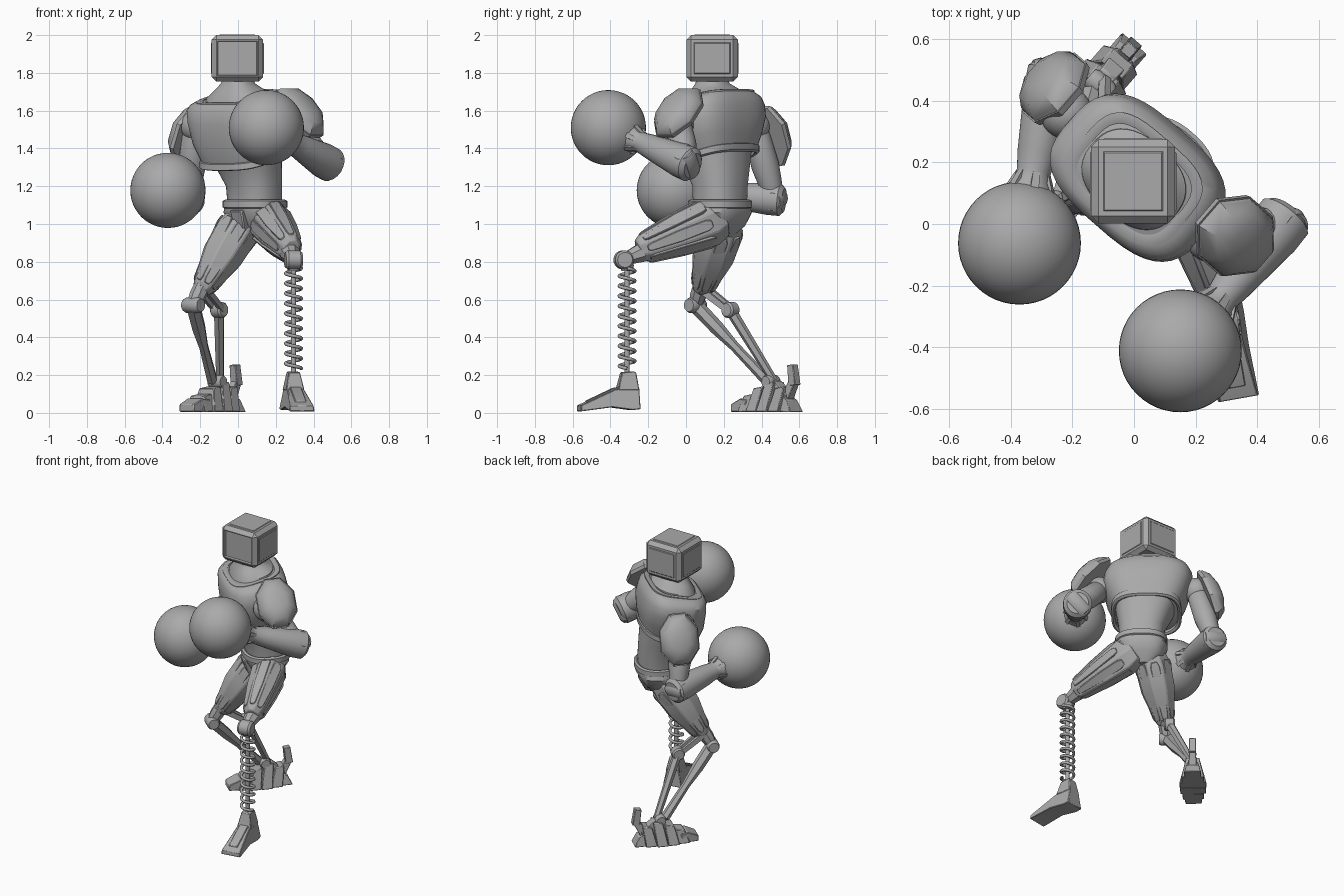
import bpy, bmesh, math
from mathutils import Vector, Matrix

V = Vector
if "Cube" in bpy.data.objects:
    bpy.data.objects.remove(bpy.data.objects["Cube"])

grey = bpy.data.materials.new("plain grey")
grey.use_nodes = True
grey.diffuse_color = (0.4, 0.4, 0.4, 1)
grey.node_tree.nodes["Principled BSDF"].inputs["Base Color"].default_value = (0.4, 0.4, 0.4, 1)

TURN = Matrix.Rotation(math.radians(-41), 3, 'Z')
SIDE = TURN @ V((1, 0, 0))     # towards the left shoulder
BACK = TURN @ V((0, 1, 0))
UP = V((0, 0, 1))


def finish(name, bm, angle=32, bevel=0.0):
    bmesh.ops.recalc_face_normals(bm, faces=bm.faces)
    me = bpy.data.meshes.new(name)
    bm.to_mesh(me)
    bm.free()
    me.materials.append(grey)
    me.polygons.foreach_set("use_smooth", [True] * len(me.polygons))
    me.set_sharp_from_angle(angle=math.radians(angle))
    ob = bpy.data.objects.new(name, me)
    bpy.context.collection.objects.link(ob)
    if bevel:
        mod = ob.modifiers.new("edges", 'BEVEL')
        mod.width = bevel
    return ob


def oval(c, x, y, rx, ry, n=16, power=2.0, tilt=0.0):
    pts = []
    for i in range(n):
        t = math.tau * (i + 0.5) / n
        cx, sy = math.cos(t), math.sin(t)
        px = math.copysign(abs(cx) ** (2 / power), cx) * rx
        py = math.copysign(abs(sy) ** (2 / power), sy) * ry
        pts.append(c + x * px + y * py + UP * tilt * py)
    return pts


def loft(name, rings, angle=32, closed=False, bevel=0.0):
    bm = bmesh.new()
    vs = [[bm.verts.new(p) for p in r] for r in rings]
    n = len(vs[0])
    for a, b in zip(vs, vs[1:] + vs[:1] if closed else vs[1:]):
        for i in range(n):
            bm.faces.new((a[i], a[(i + 1) % n], b[(i + 1) % n], b[i]))
    if not closed:
        bm.faces.new(vs[0])
        bm.faces.new(vs[-1])
    return finish(name, bm, angle, bevel)


def limb(name, a, b, prof, n=20, flat=1.0, hint=UP, bevel=0.0):
    """Profile of (fraction, radius) pairs swept from a to b."""
    a, b = V(a), V(b)
    d = (b - a).normalized()
    h = V(hint)
    y = (h - d * h.dot(d)).normalized()
    x = y.cross(d)
    return loft(name, [oval(a.lerp(b, t), x, y, r * flat, r, n) for t, r in prof], bevel=bevel)


def ball(name, c, r, seg=32):
    bm = bmesh.new()
    bmesh.ops.create_uvsphere(bm, u_segments=seg, v_segments=seg // 2, radius=r)
    bmesh.ops.translate(bm, verts=bm.verts, vec=V(c))
    return finish(name, bm, 40)


def hinge(name, c, axis, half, r):
    c, d = V(c), V(axis).normalized() * half
    e = 0.15
    return limb(name, c - d, c + d, [(0, r * .8), (e, r), (1 - e, r), (1, r * .8)], hint=(.3, .5, .8))


def tube(name, pts, r, res=2):
    cu = bpy.data.curves.new(name, 'CURVE')
    cu.dimensions, cu.bevel_depth, cu.bevel_resolution = '3D', r, res
    sp = cu.splines.new('POLY')
    sp.points.add(len(pts) - 1)
    for p, q in zip(sp.points, pts):
        p.co = (*q, 1)
    cu.materials.append(grey)
    ob = bpy.data.objects.new(name, cu)
    bpy.context.collection.objects.link(ob)


def side_profile(name, pts, width, place, bevel=0.004):
    """Extrude a (y, z) outline sideways; width(y, z) gives the half width."""
    rings = [[place @ V((s * width(y, z), y, z)) for y, z in pts] for s in (-1, 1)]
    return loft(name, rings, 20, bevel=bevel)


def band(name, c, rx, ry, h, t, power, tilt):
    steps = ((0, -h), (t, -h * .7), (t, h * .7), (0, h), (-t, h * .7), (-t, -h * .7))
    loft(name, [oval(c + UP * z, SIDE, BACK, rx + e, ry + e, 40, power, tilt) for e, z in steps],
         closed=True)


def body(name, rows, power):
    loft(name, [oval(V((x, y, z)), SIDE, BACK, rx, ry, 40, power, k)
                for x, y, z, rx, ry, k in rows], 40)


# Torso, turned towards the right
body("chest", [(.035, .16, 1.35, .185, .145, .3), (.03, .16, 1.36, .214, .174, .3),
               (.02, .15, 1.45, .255, .2, .2), (.015, .15, 1.55, .285, .207, .12),
               (.005, .15, 1.615, .283, .2, .1), (.005, .15, 1.65, .262, .187, .16),
               (0, .145, 1.67, .225, .165, .22)], 3)
body("abdomen", [(.09, .18, 1.08, .14, .13, 0), (.085, .18, 1.2, .147, .132, 0),
                 (.06, .17, 1.3, .172, .15, .1), (.035, .16, 1.4, .2, .165, .2)], 2.4)
body("neck", [(0, .145, 1.62, .19, .14, .25), (0, .145, 1.68, .175, .135, .2),
              (0, .145, 1.715, .125, .105, .1), (0, .14, 1.745, .085, .085, 0),
              (0, .14, 1.8, .07, .07, 0)], 2.4)
band("rib_band", V((.03, .16, 1.355)), .214, .173, .022, .012, 3, .3)
band("collar", V((0, .145, 1.665)), .198, .15, .014, .016, 3.4, .24)
band("belt", V((.09, .18, 1.105)), .155, .14, .024, .013, 2.4, 0)
body("pelvis", [(.08, .19, .93, .05, .05, 0), (.085, .19, .99, .13, .1, 0),
                (.09, .185, 1.06, .165, .14, 0), (.09, .18, 1.1, .155, .14, 0)], 2.6)
limb("crotch_guard", (.02, .1, 1.08), (.045, .13, .9), [(0, .075), (.5, .06), (1, .03)], 4, .8,
     BACK, .006)

# Head: chamfered block with recessed panels
bm = bmesh.new()
bmesh.ops.create_cube(bm, size=1)
bmesh.ops.scale(bm, vec=(.272, .272, .245), verts=bm.verts)
bmesh.ops.bevel(bm, geom=bm.edges[:], offset=.024, segments=1, affect='EDGES')
for f in [f for f in bm.faces if f.calc_area() > .03]:
    nrm = f.normal.copy()
    if nrm.z < -.5:
        continue
    bmesh.ops.inset_individual(bm, faces=[f], thickness=.008 if nrm.y < -.5 else .022, depth=0)
    bmesh.ops.inset_individual(bm, faces=[f], thickness=.006, depth=-.012 if nrm.y < -.5 else .004)
bmesh.ops.translate(bm, verts=bm.verts, vec=(-.003, .138, 1.877))
finish("head", bm, 20)


# Arms
def arm(label, shoulder, elbow, glove, thick, pad, out, rise):
    s, e, g = V(shoulder), V(elbow), V(glove)
    ball(label + "_shoulder_joint", s, .085, 24)
    hinge(label + "_shoulder_disc", s, SIDE, .1, .06)
    limb(label + "_upper_arm", s, e, [(0, .05), (.15, .07), (.55, .074), (.8, .062), (1, .05)])
    fwd = (g - e).normalized()
    across = fwd.cross((s - e).normalized())
    hinge(label + "_elbow", e, across, thick * .85, thick * .7)
    tip = g - fwd * .17
    start = e - fwd * .05
    limb(label + "_forearm", start, tip, [(0, thick * .75), (.05, thick), (.2, thick), (.7, .066),
                                          (.84, .056), (.92, .06), (1, .082)])
    # Cuff straps that grip the glove
    y = across.normalized()
    x = y.cross(fwd)
    for i in range(6):
        w = math.tau * i / 6
        r = x * math.cos(w) + y * math.sin(w)
        limb(label + "_cuff_strap", tip - fwd * .06 + r * .05, tip + fwd * .015 + r * .082,
             [(0, .01), (1, .013)], 4, 1.6, r)
    ball(label + "_glove", g, .199, 48)
    # Faceted shoulder plate
    nrm = SIDE * out + UP * rise
    p = V(pad)
    limb(label + "_shoulder_plate", p - nrm * .03, p + nrm * .055,
         [(0, .15), (.05, .176), (.3, .172), (.75, .135), (1, .075)], 8, .76, UP)
    limb(label + "_shoulder_plate_rim", p - nrm * .042, p - nrm * .02, [(0, .176), (1, .183)], 8, .76, UP)


arm("left", (.25, -.04, 1.53), (.472, .0, 1.325), (.15, -.411, 1.51), .093,
    (.34, -.05, 1.605), .72, .69)
arm("right", (-.22, .36, 1.52), (-.265, .47, 1.13), (-.371, -.062, 1.178), .086,
    (-.272, .455, 1.475), -.93, .36)


# Thighs with flat armour panels
def thigh(label, hip, knee, prof, flat, hint):
    a, b = V(hip), V(knee)
    limb(label + "_thigh", a, b, prof, 8, flat, hint, .006)
    d = (b - a).normalized()
    y = (V(hint) - d * V(hint).dot(d)).normalized()
    x = y.cross(d)
    for i in range(8):
        w = math.tau * i / 8
        r = x * math.cos(w) * flat + y * math.sin(w)
        k = .87
        limb(label + "_thigh_panel", a.lerp(b, .18) + r * prof[1][1] * k, a.lerp(b, .93) + r * prof[-2][1] * k,
             [(0, .014), (.08, .023), (.5, .024), (.94, .016), (1, .01)], 4, 1.8, r, .003)


thigh("left", (.143, .19, 1.035), (.283, -.25, .86),
      [(0, .105), (.15, .137), (.5, .122), (.92, .085), (1, .06)], .8, UP)
thigh("right", (.055, .215, 1.06), (-.195, .083, .645),
      [(0, .09), (.25, .124), (.55, .117), (.93, .068), (1, .05)], .97, BACK)

# Left lower leg: a spring on a rod
kx, ky = .294, -.312
limb("left_knee_link", (.275, -.23, .85), (.29, -.32, .815), [(0, .055), (1, .035)], 8)
hinge("left_knee", (kx, -.33, .81), (1, .17, 0), .045, .05)
limb("left_knee_socket", (kx, ky, .81), (kx, ky, .75), [(0, .03), (.5, .036), (1, .03)], hint=BACK)
limb("spring_rod", (kx, ky, .8), (kx, ky, .2), [(0, .014), (1, .014)], 12, hint=BACK)
turns, steps = 10, 24
tube("spring", [(kx + .041 * math.cos(math.tau * i / steps), ky + .041 * math.sin(math.tau * i / steps),
                 .765 - .53 * i / (turns * steps)) for i in range(turns * steps + 1)], .0095)

# Left foot, wedge shaped
lf = Matrix.Translation((kx, ky, 0)) @ Matrix.Rotation(math.radians(10), 4, 'Z')
side_profile("left_foot", [(-.258, .008), (-.258, .04), (-.07, .125), (.058, .14), (.062, .02), (.02, .015),
                           (-.09, .03)], lambda y, z: .07 - .2 * z, lf)
side_profile("left_foot_top_plate", [(-.22, .04), (-.22, .064), (-.075, .132), (-.03, .14), (-.03, .1)],
             lambda y, z: .03, lf, .003)
side_profile("left_ankle", [(-.055, .12), (-.032, .215), (.035, .22), (.045, .21), (.058, .12)],
             lambda y, z: .075 - .21 * z, lf)

# Right lower leg: two struts from a linked knee
knee, rear = V((-.238, .05, .57)), V((-.1, .235, .545))
limb("right_knee_link", (-.19, .08, .67), knee, [(0, .045), (.5, .045), (1, .035)], 8)
hinge("right_knee", knee, SIDE, .055, .042)
hinge("right_rear_joint", rear, SIDE, .035, .042)
for s in (-1, 1):
    limb("right_knee_arm", V((-.195, .09, .66)) + SIDE * s * .03, rear + SIDE * s * .025,
         [(0, .026), (1, .022)], 4, .6)
limb("right_front_strut", knee, (-.135, .43, .17), [(0, .04), (.3, .038), (.55, .026), (1, .03)], 6, 1, SIDE)
limb("right_rear_strut", rear, (-.095, .465, .17), [(0, .03), (.5, .026), (1, .022)], 6, 1, SIDE)
hinge("right_ankle", (-.11, .45, .165), SIDE, .045, .036)

# Right foot: broad overlapping slabs, a toe and a heel spur
rf = Matrix.Translation((-.115, .45, 0)) @ Matrix.Rotation(math.radians(-41), 4, 'Z')
for y, top, half in ((-.13, .09, .07), (-.06, .13, .085), (.015, .155, .088), (.085, .13, .074)):
    side_profile("right_foot_slab", [(y - .05, .005), (y - .02, top), (y + .04, top + .01), (y + .025, .005)],
                 lambda yy, z: half * (1 - 3 * z), rf)
side_profile("right_toe", [(-.24, .006), (-.24, .045), (-.17, .075), (-.12, .07), (-.13, .006)],
             lambda y, z: .075 + .1 * y, rf)
side_profile("right_foot_core", [(-.2, .02), (-.2, .035), (-.03, .12), (.0, .17), (.05, .17), (.13, .1), (.13, .02)],
             lambda y, z: .045 - .1 * z, rf)
limb("heel_spur_base", rf @ V((0, .1, .06)), rf @ V((.0, .16, .16)), [(0, .04), (1, .03)], 4, 1, SIDE, .003)
limb("heel_spur", rf @ V((0, .165, .145)), rf @ V((0, .15, .255)), [(0, .034), (1, .03)], 4, 1, SIDE, .003)
side_profile("heel", [(.1, .005), (.1, .09), (.15, .07), (.18, .005)], lambda y, z: .055 - .2 * z, rf)
